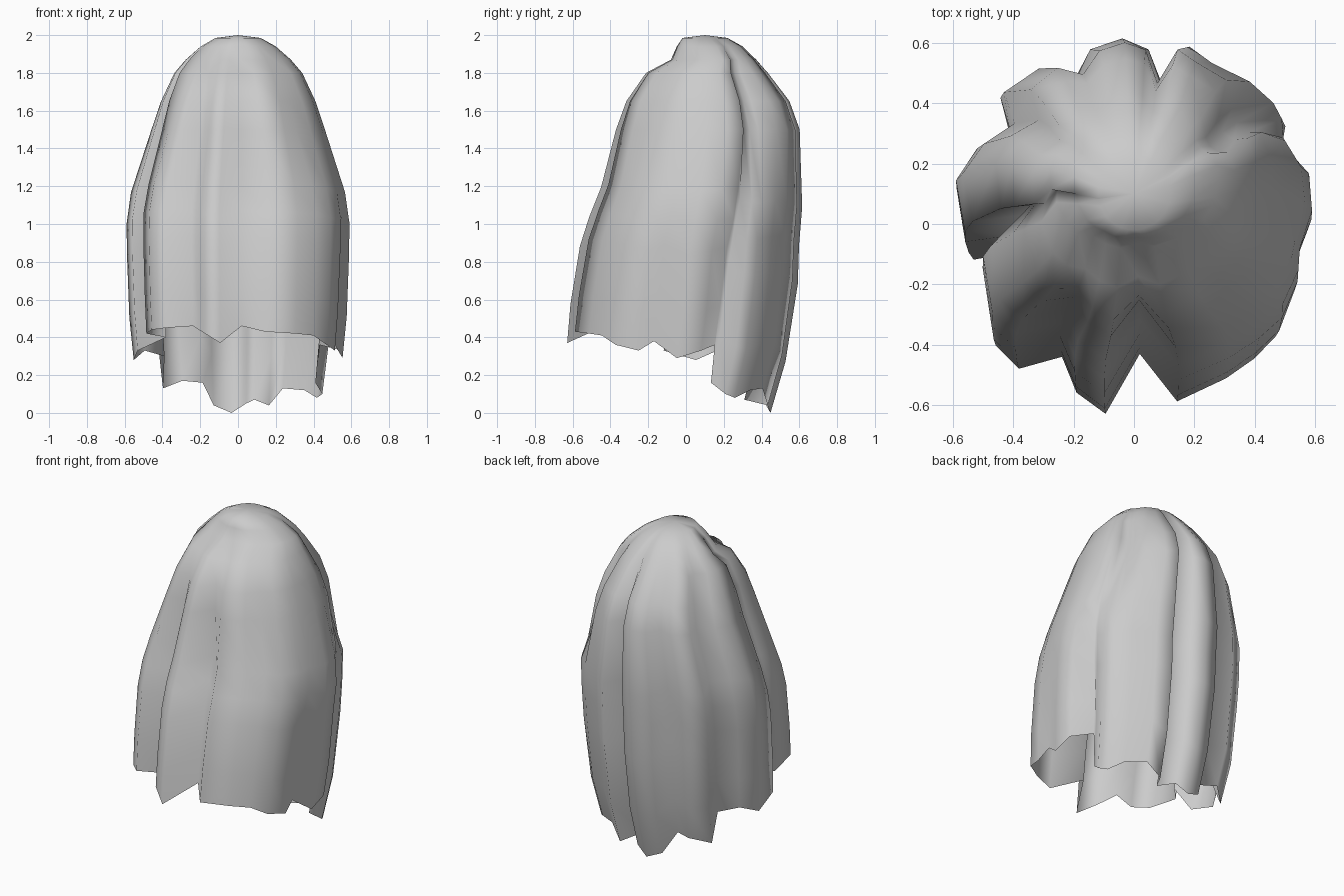
import bpy, bmesh
from mathutils import Vector

cube = bpy.data.objects.get("Cube")
if cube:
    bpy.data.objects.remove(cube, do_unlink=True)

# Cloth colour
cloth = bpy.data.materials.new("pale grey cloth")
cloth.use_nodes = True
colour = (0.6, 0.6, 0.6, 1)
cloth.diffuse_color = colour
cloth.node_tree.nodes["Principled BSDF"].inputs["Base Color"].default_value = colour

# Fold lines counter-clockwise from the front: x, y at the widest, hem height
FOLDS = [
    (-.1, -.62, .37), (.02, -.42, .46), (.15, -.58, .43), (.32, -.5, .42),
    (.42, -.43, .41), (.5, -.35, .36), (.55, -.22, .33), (.53, -.14, .38),
    (.6, 0, .29), (.59, .13, .33), (.46, .2, .36), (.46, .22, .16),
    (.51, .32, .1), (.48, .38, .08), (.4, .46, .12), (.27, .53, .13),
    (.19, .59, .04), (.1, .44, .07), (.05, .58, .05), (-.04, .62, 0),
    (-.15, .58, .04), (-.21, .46, .16), (-.33, .51, .17), (-.45, .42, .13),
    (-.42, .3, .3), (-.53, .22, .33), (-.6, .11, .28), (-.57, -.08, .33),
    (-.4, -.06, .4), (-.51, -.18, .42), (-.48, -.39, .44), (-.4, -.47, .45),
    (-.25, -.43, .46), (-.2, -.55, .43),
]
# Folds that only open low down, and folds pinched in below the crown
LATE = (6, 7, 10, 11)
PINCH = {4: .06, 11: .1, 12: .16, 13: .14, 17: .08, 24: .08}
# Overall silhouette: height, half width, front y, back y
BODY = [
    (1.985, .12, -.02, .22), (1.94, .2, -.05, .3), (1.87, .28, -.08, .37),
    (1.8, .34, -.21, .43), (1.65, .41, -.31, .54), (1.5, .46, -.36, .59),
    (1.2, .56, -.43, .59), (1.05, .59, -.49, .6), (.9, .59, -.54, .58),
    (.6, .58, -.59, .57), (.4, .57, -.61, .545), (0, .51, -.61, .43),
]


def clamp(t):
    return min(1, max(0, t))


def body_at(z):
    """Half width, front and back of the body at a height."""
    for upper, lower in zip(BODY, BODY[1:]):
        if z >= lower[0]:
            t = clamp((upper[0] - z) / (upper[0] - lower[0]))
            return [a + (b - a) * t for a, b in zip(upper[1:], lower[1:])]
    return BODY[-1][1:]


def cloth_point(i, z):
    """Place a fold line at a height; folds deepen away from the crown."""
    width, front, back = body_at(z)
    u = Vector(FOLDS[i][:2]) / .6
    start = 1.25 if i in LATE else 1.97
    u = u.normalized().lerp(u, clamp((start - z) / .7) ** .7)
    u *= 1 - PINCH.get(i, 0) * clamp(1.4 - abs(z - 1.65) * 4)
    return (u.x * width, (front + back) / 2 + u.y * (back - front) / 2, z)


# Draped sheet, open at the hem
bm = bmesh.new()
rings = []
n = len(FOLDS)
for row in [b[0] for b in BODY[:-1]]:
    ring = []
    for i in range(n):
        # rows stretch towards each fold's own hem in the lower part
        z = row
        if row < 1.5:
            z = 1.5 - (1.5 - row) * (1.5 - FOLDS[i][2]) / 1.1
        ring.append(bm.verts.new(cloth_point(i, z)))
    rings.append(ring)
apex = bm.verts.new((0, .1, 2))
for i in range(n):
    j = (i + 1) % n
    bm.faces.new((apex, rings[0][i], rings[0][j]))
    for a, b in zip(rings, rings[1:]):
        bm.faces.new((a[i], b[i], b[j], a[j]))
bmesh.ops.recalc_face_normals(bm, faces=bm.faces)
if sum(f.normal.z for f in apex.link_faces) < 0:
    bmesh.ops.reverse_faces(bm, faces=bm.faces)
mesh = bpy.data.meshes.new("draped_sheet")
bm.to_mesh(mesh)
bm.free()
mesh.materials.append(cloth)
mesh.shade_smooth()
sheet = bpy.data.objects.new("draped_sheet", mesh)
bpy.context.collection.objects.link(sheet)
